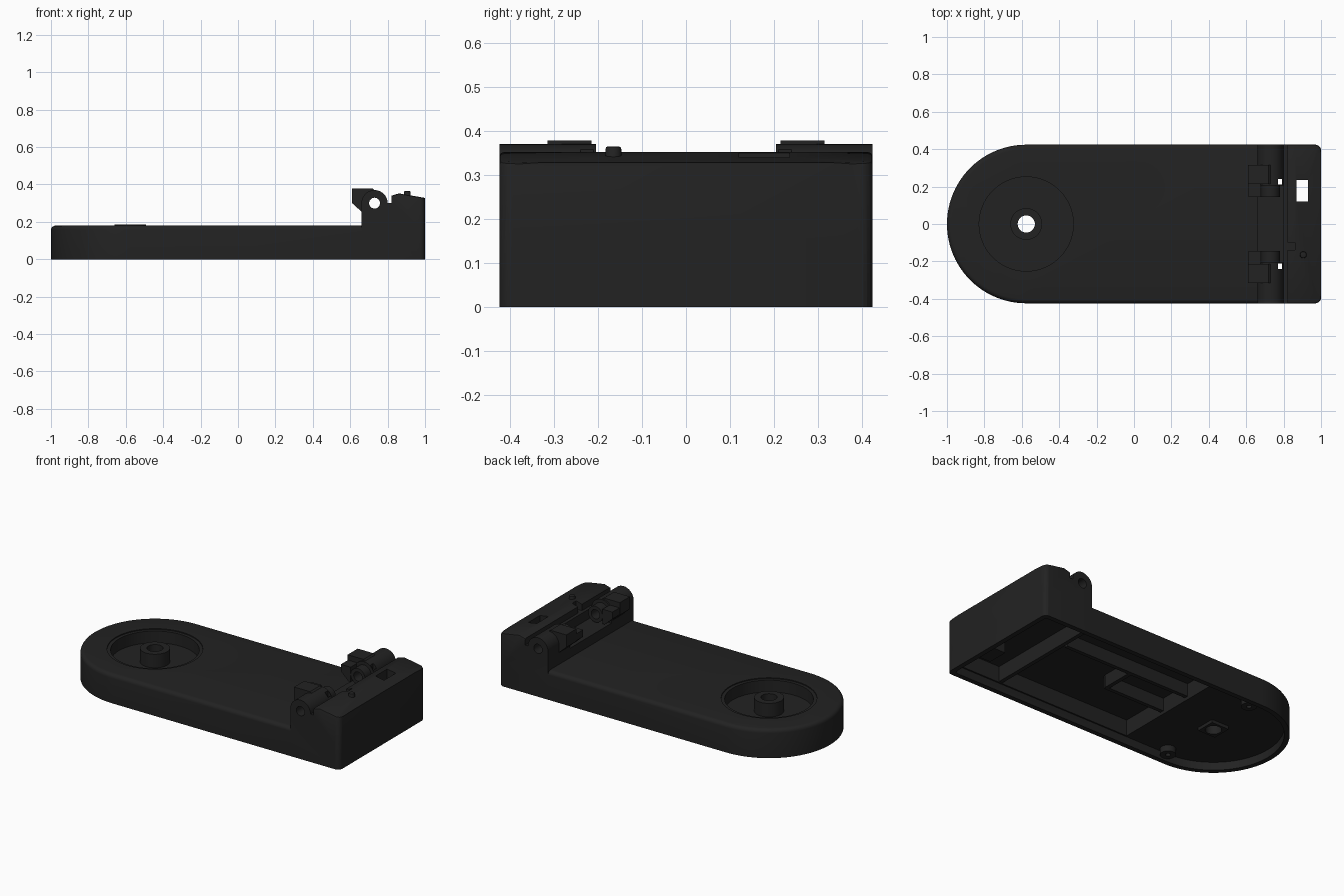
import bpy, bmesh, math

if "Cube" in bpy.data.objects:
    bpy.data.objects.remove(bpy.data.objects["Cube"])

mat = bpy.data.materials.new("charcoal plastic")
mat.diffuse_color = (0.016, 0.016, 0.016, 1)
mat.use_nodes = True
mat.node_tree.nodes["Principled BSDF"].inputs["Base Color"].default_value = mat.diffuse_color


def prism(name, pts, axis, lo, hi):
    """Extrude a 2D outline along z (points are x, y) or y (points are x, z)."""
    bm = bmesh.new()
    put = (lambda p, h: (p[0], p[1], h)) if axis == 'z' else (lambda p, h: (p[0], h, p[1]))
    a = [bm.verts.new(put(p, lo)) for p in pts]
    b = [bm.verts.new(put(p, hi)) for p in pts]
    bm.faces.new(a)
    bm.faces.new(b)
    for i in range(len(pts)):
        j = (i + 1) % len(pts)
        bm.faces.new((a[i], a[j], b[j], b[i]))
    bmesh.ops.recalc_face_normals(bm, faces=bm.faces)
    me = bpy.data.meshes.new(name)
    bm.to_mesh(me)
    bm.free()
    ob = bpy.data.objects.new(name, me)
    bpy.context.collection.objects.link(ob)
    me.materials.append(mat)
    return ob


def box(name, x0, x1, y0, y1, z0, z1):
    return prism(name, [(x0, y0), (x1, y0), (x1, y1), (x0, y1)], 'z', z0, z1)


def arc(cx, cy, r, a0, a1, n):
    return [(cx + r * math.cos(math.radians(a0 + (a1 - a0) * i / n)),
             cy + r * math.sin(math.radians(a0 + (a1 - a0) * i / n))) for i in range(n + 1)]


def disc(name, cx, cy, r, axis, lo, hi, n=48):
    return prism(name, arc(cx, cy, r, 0, 360, n)[:-1], axis, lo, hi)


def apply(ob, mod):
    bpy.context.view_layer.objects.active = ob
    bpy.ops.object.modifier_apply(modifier=mod.name)


def combine(ob, other, op):
    m = ob.modifiers.new("combine", 'BOOLEAN')
    m.operation, m.object, m.solver = op, other, 'EXACT'
    apply(ob, m)
    bpy.data.objects.remove(other)


def add(ob, other):
    combine(ob, other, 'UNION')


def cut(ob, other):
    combine(ob, other, 'DIFFERENCE')


def bevel_where(ob, test, width, segments=4):
    bm = bmesh.new()
    bm.from_mesh(ob.data)
    edges = [e for e in bm.edges if test(e.verts[0].co, e.verts[1].co)]
    bmesh.ops.bevel(bm, geom=edges, offset=width, segments=segments, profile=0.5, affect='EDGES')
    bm.to_mesh(ob.data)
    bm.free()


def outline(inset, c=0.03):
    """Slab outline: round left end, small rounded right corners."""
    w, x1 = 0.424 - inset, 1 - inset
    return (arc(x1 - c, w - c, c, 0, 90, 5) + arc(-0.576, 0, w, 90, 270, 48)
            + arc(x1 - c, -w + c, c, 270, 360, 5))


# Base slab with a softened top rim
base = prism("base", outline(0), 'z', 0, 0.18)
bevel_where(base, lambda a, b: a.z > 0.17 and b.z > 0.17, 0.024)

# Rear hinge block with two rounded lugs
profile = ([(1, 0.0), (1, 0.328), (0.86, 0.352), (0.82, 0.34), (0.82, 0.30)]
           + arc(0.73, 0.30, 0.07, 0, 180, 20) + [(0.66, 0.0)])
block = prism("hinge_block", profile, 'y', -0.424, 0.424)
bevel_where(block, lambda a, b: a.x > 0.999 and b.x > 0.999 and abs(a.z - b.z) > 0.1, 0.03, 5)
bevel_where(block, lambda a, b: min(a.z, b.z) > 0.29 and abs(a.y) > 0.39
            and abs(b.y) > 0.39 and a.y * b.y > 0 and max(a.x, b.x) > 0.83, 0.01, 2)
cut(block, box("cutter", 0.6, 0.80, -0.205, 0.205, 0.24, 0.5))
add(base, block)

# Round recess with lead-in and centre hub
cx = -0.576
cut(base, disc("cutter", cx, 0, 0.272, 'z', 0.174, 0.3, 64))
cut(base, disc("cutter", cx, 0, 0.252, 'z', 0.10, 0.3, 64))
add(base, disc("hub", cx, 0, 0.085, 'z', 0.09, 0.185))

# Hollow underside: deep bay, shallow round bay, rear bay
cut(base, prism("cutter", outline(0.03, 0.02), 'z', -0.1, 0.05))
cut(base, box("cutter", -0.27, 0.96, -0.385, 0.385, 0.03, 0.15))

# Underside ribs, tray walls and posts
add(base, box("cross_rib", 0.63, 0.655, -0.387, 0.387, 0.055, 0.16))
for y in (-0.08, 0.13):
    add(base, box("tray_rib", -0.28, 0.14 if y < 0 else 0.60, y - 0.012, y + 0.012, 0.07, 0.16))
add(base, box("tray_end", 0.12, 0.145, -0.08, 0.13, 0.07, 0.16))
for s in (-1, 1):
    add(base, disc("screw_post", -0.54, s * 0.35, 0.045, 'z', 0.012, 0.06, 24))
    cut(base, disc("cutter", -0.54, s * 0.35, 0.015, 'z', -0.1, 0.04, 16))
add(base, box("button_boss", 0.85, 0.962, -0.23, -0.10, 0.04, 0.16))
add(base, box("hub_boss", cx - 0.06, cx + 0.06, -0.06, 0.06, 0.03, 0.06))
cut(base, disc("cutter", cx, 0, 0.046, 'z', -0.1, 0.4))

# Hooks and inner barrels beside each lug
for s in (-1, 1):
    hook = [(0.61, 0.30), (0.665, 0.25), (0.68, 0.25), (0.73, 0.30), (0.73, 0.37),
            (0.72, 0.378), (0.61, 0.378)]
    add(base, prism("hook", hook, 'y', *sorted((s * 0.215, s * 0.315))))
    low = [(0.612, 0.302), (0.665, 0.253), (0.68, 0.253), (0.68, 0.345), (0.612, 0.345)]
    add(base, prism("hook_step", low, 'y', *sorted((s * 0.145, s * 0.22))))
    add(base, disc("barrel", 0.73, 0.30, 0.05, 'y', *sorted((s * 0.145, s * 0.23)), n=32))
    cut(base, box("cutter", 0.77, 0.792, *sorted((s * 0.21, s * 0.24)), -0.1, 0.5))

# Hinge bore, cable window and latch notch
cut(base, disc("cutter", 0.73, 0.30, 0.029, 'y', -0.6, 0.6, 32))
cut(base, box("cutter", 0.87, 0.93, 0.12, 0.235, -0.1, 0.5))
cut(base, box("cutter", 0.79, 0.86, -0.14, -0.10, 0.30, 0.5))

# Small push button on the sloped top
button = disc("push_button", 0.905, -0.165, 0.018, 'z', 0.32, 0.365, 24)
bevel_where(button, lambda a, b: a.z > 0.36 and b.z > 0.36, 0.006, 2)

for ob in (base, button):
    bpy.ops.object.select_all(action='DESELECT')
    ob.select_set(True)
    bpy.context.view_layer.objects.active = ob
    bpy.ops.object.shade_smooth_by_angle(angle=math.radians(30))
